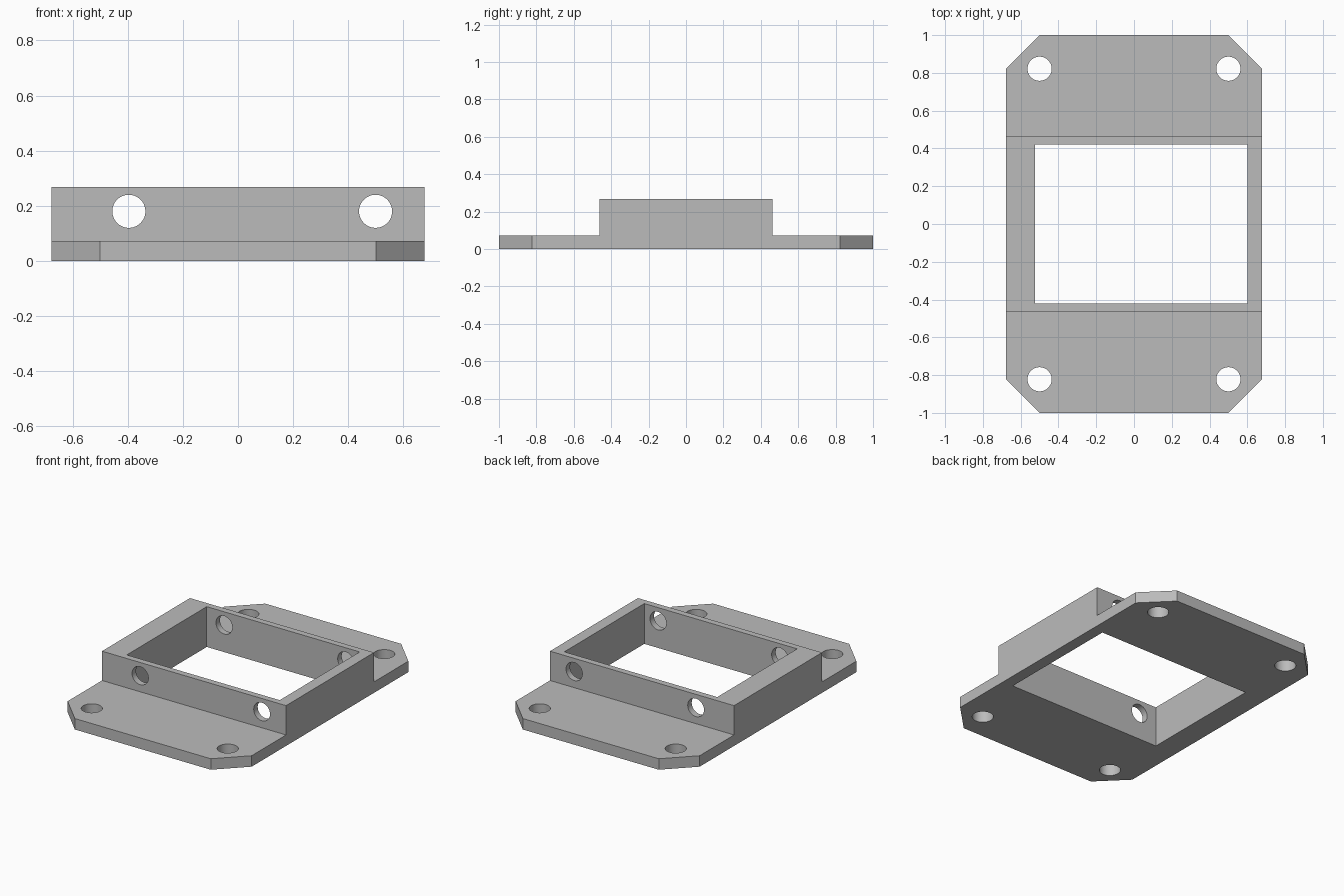
import bpy
import bmesh
import math

cube = bpy.data.objects.get("Cube")
if cube:
    bpy.data.objects.remove(cube, do_unlink=True)

HALF_W, HALF_L = 0.677, 1.0
FLANGE_H, BODY_H, BODY_Y = 0.073, 0.268, 0.462
CHAMFER = 0.177

grey = bpy.data.materials.new("matte grey")
grey.use_nodes = True
colour = (0.5, 0.5, 0.5, 1)
grey.diffuse_color = colour
grey.node_tree.nodes["Principled BSDF"].inputs["Base Color"].default_value = colour


def add_object(name, bm):
    bmesh.ops.recalc_face_normals(bm, faces=bm.faces)
    mesh = bpy.data.meshes.new(name)
    bm.to_mesh(mesh)
    bm.free()
    mesh.materials.append(grey)
    obj = bpy.data.objects.new(name, mesh)
    bpy.context.collection.objects.link(obj)
    return obj


def box_cutter(x0, x1, y0, y1):
    bm = bmesh.new()
    bmesh.ops.create_cube(bm, size=1)
    bmesh.ops.scale(bm, vec=(x1 - x0, y1 - y0, 2), verts=bm.verts)
    bmesh.ops.translate(bm, vec=((x0 + x1) / 2, (y0 + y1) / 2, 0), verts=bm.verts)
    return add_object("opening_cutter", bm)


def hole_cutter(location, radius, depth, tilt=0):
    bm = bmesh.new()
    bmesh.ops.create_cone(bm, cap_ends=True, segments=48,
                          radius1=radius, radius2=radius, depth=depth)
    obj = add_object("hole_cutter", bm)
    obj.location = location
    obj.rotation_euler.x = tilt
    return obj


# Stepped side profile swept across the width
bm = bmesh.new()
profile = [(-HALF_L, 0), (HALF_L, 0), (HALF_L, FLANGE_H), (BODY_Y, FLANGE_H),
           (BODY_Y, BODY_H), (-BODY_Y, BODY_H), (-BODY_Y, FLANGE_H), (-HALF_L, FLANGE_H)]
face = bm.faces.new([bm.verts.new((-HALF_W, y, z)) for y, z in profile])
swept = bmesh.ops.extrude_face_region(bm, geom=[face])
bmesh.ops.translate(bm, vec=(2 * HALF_W, 0, 0),
                    verts=[v for v in swept["geom"] if isinstance(v, bmesh.types.BMVert)])
bmesh.ops.recalc_face_normals(bm, faces=bm.faces)

# Chamfered flange corners
corners = [e for e in bm.edges
           if all(abs(v.co.y) > HALF_L - 0.01 for v in e.verts)
           and abs(e.verts[0].co.z - e.verts[1].co.z) > 0.01]
bmesh.ops.bevel(bm, geom=corners, offset=CHAMFER, segments=1, affect="EDGES")
bracket = add_object("mounting_bracket", bm)

# Off-centre opening, flange screw holes and wall screw holes
cutters = [box_cutter(-0.524, 0.601, -0.42, 0.42)]
for x in (-0.5, 0.5):
    for y in (-0.822, 0.822):
        cutters.append(hole_cutter((x, y, 0), 0.064, 1))
for x in (-0.396, 0.499):
    cutters.append(hole_cutter((x, 0, 0.18), 0.06, 3, math.pi / 2))

for cutter in cutters:
    cutter.hide_render = True
    cut = bracket.modifiers.new("cut", "BOOLEAN")
    cut.operation = "DIFFERENCE"
    cut.solver = "EXACT"
    cut.object = cutter

# Bake the cuts and drop the cutters
bpy.context.view_layer.update()
evaluated = bracket.evaluated_get(bpy.context.evaluated_depsgraph_get())
finished = bpy.data.meshes.new_from_object(evaluated)
bracket.modifiers.clear()
bracket.data = finished
for cutter in cutters:
    bpy.data.objects.remove(cutter, do_unlink=True)

# Smooth hole walls with crisp rims
bpy.ops.object.select_all(action="DESELECT")
bracket.select_set(True)
bpy.context.view_layer.objects.active = bracket
bpy.ops.object.shade_smooth_by_angle(angle=math.radians(30))
